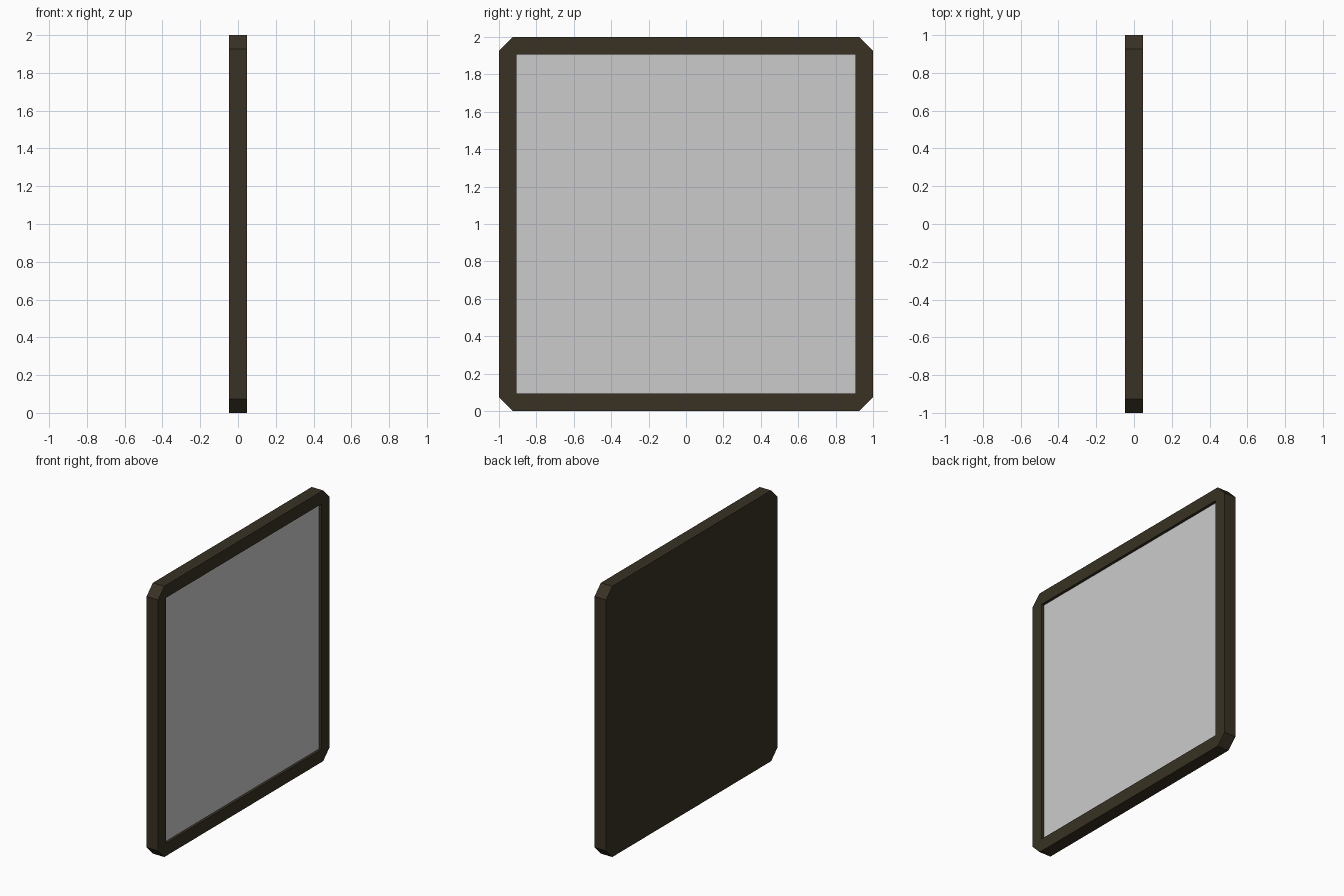
import bpy, bmesh

if "Cube" in bpy.data.objects:
    bpy.data.objects.remove(bpy.data.objects["Cube"])

HALF_T = 0.047   # half thickness
CUT = 0.073      # corner chamfer
INNER = 0.907    # half size of the opening
DEPTH = 0.02     # recess of the panel

dark = bpy.data.materials.new("dark_frame")
dark.diffuse_color = (0.04, 0.031, 0.017, 1)
dark.use_nodes = True
dark.node_tree.nodes["Principled BSDF"].inputs["Base Color"].default_value = dark.diffuse_color


def make_object(name, bm, mat=None):
    mesh = bpy.data.meshes.new(name)
    bm.to_mesh(mesh)
    bm.free()
    obj = bpy.data.objects.new(name, mesh)
    bpy.context.collection.objects.link(obj)
    if mat:
        mesh.materials.append(mat)
    return obj


# Frame: chamfered octagonal slab with a shallow square recess on +x
a = 1 - CUT
outline = [(-a, -1), (a, -1), (1, -a), (1, a), (a, 1), (-a, 1), (-1, a), (-1, -a)]
square = [(-INNER, -INNER), (INNER, -INNER), (INNER, INNER), (-INNER, INNER)]
bm = bmesh.new()


def ring(points, x):
    return [bm.verts.new((x, y, z + 1)) for y, z in points]


back, front = ring(outline, -HALF_T), ring(outline, HALF_T)
lip, floor = ring(square, HALF_T), ring(square, HALF_T - DEPTH)
bm.faces.new(back[::-1])
for i in range(8):
    j = (i + 1) % 8
    bm.faces.new((back[i], back[j], front[j], front[i]))
for i in range(4):
    j = (i + 1) % 4
    o, p, q = 2 * i, 2 * i + 1, (2 * i + 2) % 8
    bm.faces.new((front[o], front[p], lip[j], lip[i]))   # rim side
    bm.faces.new((front[p], front[q], lip[j]))           # rim corner
    bm.faces.new((lip[i], lip[j], floor[j], floor[i]))   # recess wall
bm.normal_update()
make_object("frame", bm, dark)

# Grey panel filling the bottom of the recess
bm = bmesh.new()
bm.faces.new(ring(square, HALF_T - DEPTH))
bm.normal_update()
make_object("panel", bm)
